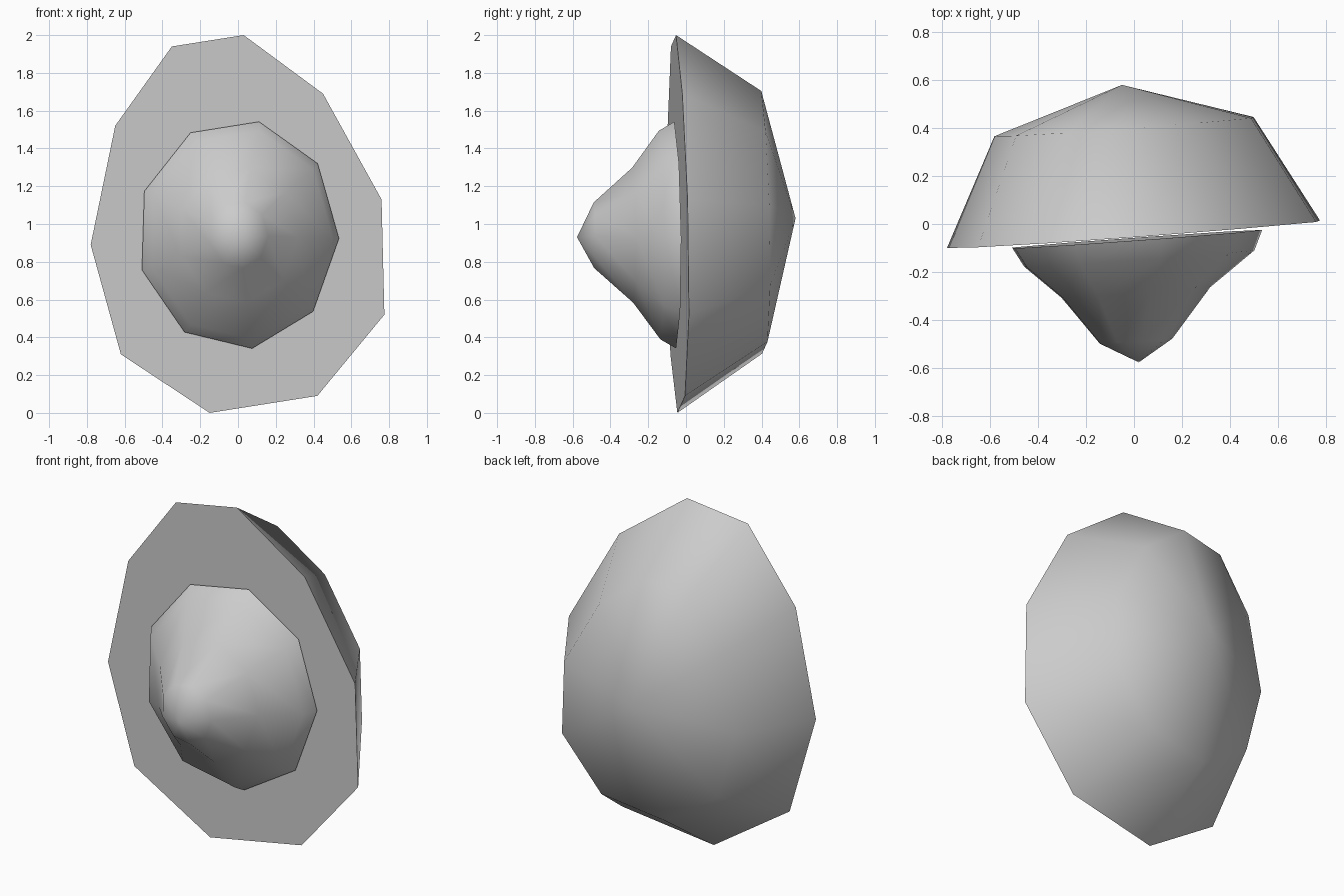
import bpy
import bmesh
import math
from mathutils import Vector

if "Cube" in bpy.data.objects:
    bpy.data.objects.remove(bpy.data.objects["Cube"], do_unlink=True)

grey = bpy.data.materials.new("plain grey")
grey.use_nodes = True
grey.diffuse_color = (0.6, 0.6, 0.6, 1)
grey.node_tree.nodes["Principled BSDF"].inputs["Base Color"].default_value = (0.6, 0.6, 0.6, 1)


def tilt(x, z):
    """Depth of the slightly turned plane shared by both parts."""
    return 0.072 * x - 0.01 * (z - 1)


def build_shell(name, outline, centre, rings, tip):
    """Scale an outline into rings (scale, depth, x shift), ending in a tip."""
    bm = bmesh.new()
    loops = []
    for scale, depth, shift in rings:
        loop = []
        for px, pz in outline:
            x = centre[0] + shift + (px - centre[0]) * scale
            z = centre[1] + (pz - centre[1]) * scale
            loop.append(bm.verts.new((x, depth + tilt(x, z), z)))
        loops.append(loop)
    n = len(outline)
    for a, b in zip(loops, loops[1:]):
        for i in range(n):
            j = (i + 1) % n
            bm.faces.new((a[i], a[j], b[j], b[i]))
    apex = bm.verts.new(Vector(tip))
    for i in range(n):
        bm.faces.new((loops[-1][i], loops[-1][(i + 1) % n], apex))
    for face in bm.faces:
        face.smooth = True
    # Flat base with a hard rim
    base = bm.faces.new(loops[0])
    base.smooth = False
    for edge in base.edges:
        edge.smooth = False
    bmesh.ops.recalc_face_normals(bm, faces=bm.faces[:])
    mesh = bpy.data.meshes.new(name)
    bm.to_mesh(mesh)
    bm.free()
    mesh.materials.append(grey)
    obj = bpy.data.objects.new(name, mesh)
    bpy.context.collection.objects.link(obj)
    return obj


# Large irregular ten-sided dome facing the back
rim = [(0.03, 2.0), (0.45, 1.69), (0.76, 1.13), (0.775, 0.52), (0.42, 0.09),
       (-0.15, 0.0), (-0.62, 0.31), (-0.78, 0.89), (-0.65, 1.52), (-0.35, 1.94)]
build_shell("back_dome", rim, (0, 1.03),
            [(1, -0.045, 0), (0.695, 0.407, -0.04)], (-0.05, 0.58, 1.03))

# Nine-sided bell-shaped knob on the front
angles = [math.radians(40 * i - 2) for i in range(9)]
oval = [(0.535 * math.cos(a), 0.945 + 0.61 * math.sin(a)) for a in angles]
build_shell("front_knob", oval, (0, 0.94),
            [(1, -0.064, 0), (0.92, -0.147, 0.01),
             (0.595, -0.287, 0), (0.29, -0.49, 0.005)], (0.02, -0.577, 0.93))
